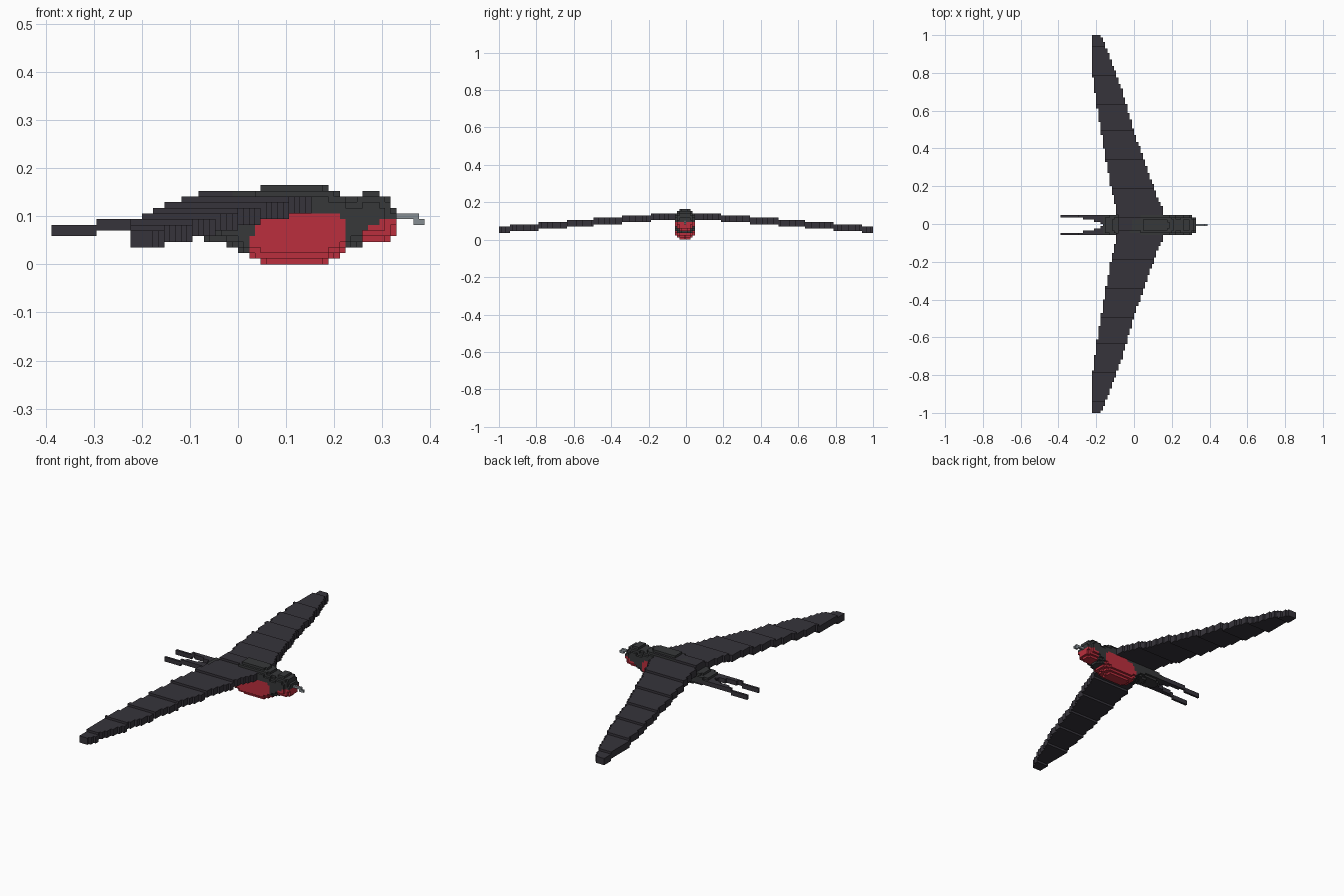
import bpy
import bmesh
import math
from mathutils import Vector

if "Cube" in bpy.data.objects:
    bpy.data.objects.remove(bpy.data.objects["Cube"], do_unlink=True)

V = 2 / 170  # edge length of one block


def material(name, rgb):
    m = bpy.data.materials.new(name)
    m.use_nodes = True
    m.diffuse_color = (*rgb, 1)
    m.node_tree.nodes["Principled BSDF"].inputs["Base Color"].default_value = (*rgb, 1)
    return m


WING = material("dark plum grey", (0.037, 0.034, 0.043))
BODY = material("dark grey", (0.038, 0.040, 0.042))
RED = material("crimson", (0.50, 0.028, 0.047))
BEAK = material("light grey", (0.24, 0.27, 0.29))

# Two axes spanning each face direction of a block
DIRECTIONS = [Vector(s) for s in ((1, 0, 0), (-1, 0, 0), (0, 1, 0),
                                  (0, -1, 0), (0, 0, 1), (0, 0, -1))]


def blocks(name, cells, mats, rule=lambda x, z: 0):
    """Skin a set of blocks with outer faces only, then merge flat areas."""
    bm = bmesh.new()
    for c in cells:
        centre = Vector(c) + Vector((0.5, 0.5, 0.5))
        for d in DIRECTIONS:
            if tuple(int(a + b) for a, b in zip(c, d)) in cells:
                continue
            u = Vector((d.y, d.z, d.x))
            w = d.cross(u)
            corners = [(1, 1), (-1, 1), (-1, -1), (1, -1)]
            verts = [bm.verts.new((centre + (d + u * a + w * b) / 2) * V) for a, b in corners]
            face = bm.faces.new(verts)
            face.material_index = rule(centre.x * V, centre.z * V)
    bmesh.ops.remove_doubles(bm, verts=bm.verts, dist=V * 0.1)
    bmesh.ops.dissolve_limit(bm, angle_limit=0.01, verts=bm.verts, edges=bm.edges,
                             delimit={'MATERIAL'})
    bmesh.ops.triangulate(bm, faces=[f for f in bm.faces if len(f.verts) > 4])
    mesh = bpy.data.meshes.new(name)
    bm.to_mesh(mesh)
    bm.free()
    for m in mats:
        mesh.materials.append(m)
    obj = bpy.data.objects.new(name, mesh)
    bpy.context.collection.objects.link(obj)
    return obj


def sample(points, t):
    """Linear interpolation through rows of (t, values...)."""
    if t <= points[0][0]:
        return points[0][1:]
    for a, b in zip(points, points[1:]):
        if t <= b[0]:
            f = (t - a[0]) / (b[0] - a[0])
            return [p + (q - p) * f for p, q in zip(a[1:], b[1:])]
    return points[-1][1:]


# Body and head: x, bottom, top and half width, the last three in blocks
STATIONS = [
    (-0.16, 5.6, 8.4, 4.6), (-0.10, 5, 10, 4.6), (-0.03, 4, 12, 4.6),
    (0.00, 2.6, 13, 4.6), (0.025, 1.2, 13, 4.8), (0.06, 0, 14, 4.9),
    (0.17, 0, 14, 4.9), (0.20, 1.2, 13.2, 4.8), (0.225, 2.4, 12.2, 4.6),
    (0.25, 3.2, 12, 4.5), (0.265, 4, 13, 4.7), (0.29, 4, 13, 4.6),
    (0.31, 4.3, 12, 4.0), (0.325, 5, 10.2, 3.0)]
body = set()
for i in range(-14, 28):
    bottom, top, half = sample(STATIONS, (i + 0.5) * V)
    mid, rise = (bottom + top) / 2, (top - bottom) / 2
    for j in range(-6, 5):
        for k in range(0, 14):
            if (abs(j + 1) / half) ** 2.6 + (abs(k + 0.5 - mid) / rise) ** 2.6 < 1:
                body.add((i, j, k))


def plumage(x, z):
    """Red breast oval and red throat on the dark body."""
    lift = z - 0.12 * (x - 0.125)
    breast = (abs(x - 0.125) / 0.1) ** 3 + (abs(lift - 0.045) / 0.062) ** 3 < 1
    throat = x > 0.257 and z < min(0.099, 0.07 + 0.6 * (x - 0.26))
    return 1 if breast or throat else 0


blocks("body", body, [BODY, RED], plumage)

# Wings: distance from the body, trailing edge x, leading edge x
CHORD = [
    (0.00, -0.085, 0.165), (0.07, -0.09, 0.155), (0.18, -0.12, 0.11),
    (0.32, -0.145, 0.06), (0.49, -0.175, 0.0), (0.70, -0.207, -0.06),
    (0.79, -0.22, -0.093), (0.94, -0.22, -0.15), (1.0, -0.22, -0.178)]


def wing(name, rows):
    cells = set()
    for j in rows:
        y = abs((j + 0.5) * V)
        back, front = sample(CHORD, y)
        base = 10 - max(0, math.floor((y - 0.04) / 0.15) + 1)  # droops in steps
        for i in range(round(back / V), round(front / V)):
            for k in range(base, base + 3):
                cells.add((i, j, k))
    blocks(name, cells, [WING])


wing("back_wing", range(0, 85))
wing("front_wing", range(-85, 0))

# Forked tail: start x, end x, bottom layer, prong width (all in blocks)
TAIL = [(-33, -25, 5, 1), (-25, -23, 6, 1), (-23, -18, 6, 2),
        (-18, -15, 6, 3), (-15, -13, 6, 4), (-13, -8, 6, 5)]
tail = set()
for start, end, base, width in TAIL:
    for i in range(start, end):
        for n in range(width):
            for k in (base, base + 1):
                tail.add((i, 3 - n, k))
                tail.add((i, -5 + n, k))
blocks("forked_tail", tail, [WING])

# Hooked beak
beak = {(i, -1, 8) for i in range(27, 32)} | {(i, -1, 7) for i in (31, 32)}
blocks("beak", beak, [BEAK])
